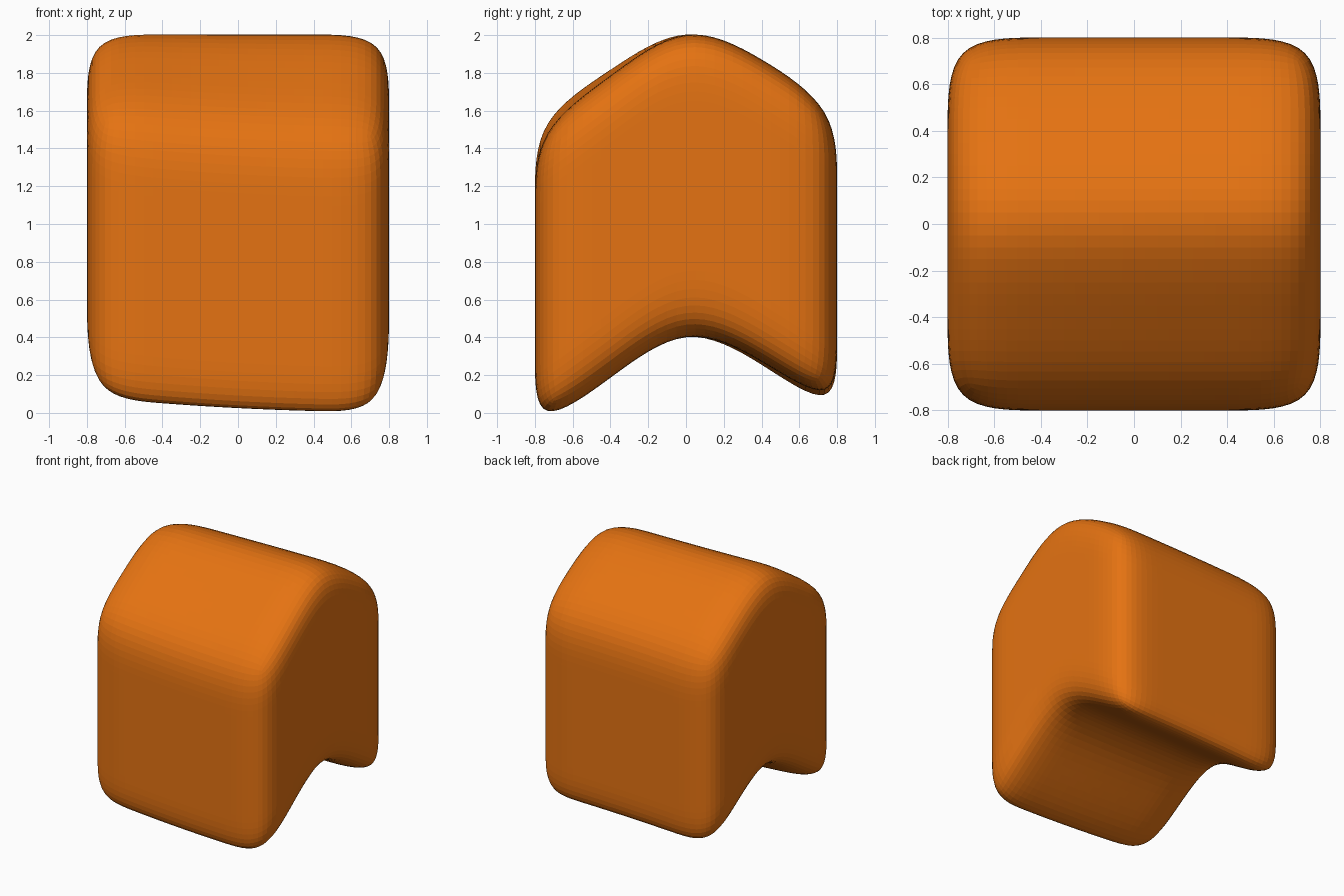
import bpy
import bmesh

default = bpy.data.objects.get("Cube")
if default:
    bpy.data.objects.remove(default, do_unlink=True)

SIZE = 1.6
# Control rows from front to back: (base height, lift toward the -x end)
ROWS = [(-0.11, 0.09), (0.18, 0.055), (0.484, 0.0), (0.285, -0.03), (0.015, -0.05)]

# Orange material
orange = bpy.data.materials.new("orange")
orange.use_nodes = True
colour = (0.78, 0.17, 0.006, 1.0)
orange.diffuse_color = colour
orange.node_tree.nodes["Principled BSDF"].inputs["Base Color"].default_value = colour

# Cube cage, four cells to a side
bm = bmesh.new()
bmesh.ops.create_cube(bm, size=SIZE)
bmesh.ops.subdivide_edges(bm, edges=bm.edges[:], cuts=3, use_grid_fill=True)

# Raise the rows into a ridge above and a matching hollow below, slightly twisted
for v in bm.verts:
    row = round((v.co.y / SIZE + 0.5) * 4)
    base, lift = ROWS[row]
    twist = (0.5 - v.co.x / SIZE) ** 2
    v.co.z += SIZE / 2 + base + lift * twist

mesh = bpy.data.meshes.new("ridged_block")
bm.to_mesh(mesh)
bm.free()
mesh.materials.append(orange)

# Rounded block with fine flat facets
block = bpy.data.objects.new("ridged_block", mesh)
bpy.context.collection.objects.link(block)
rounding = block.modifiers.new("rounding", 'SUBSURF')
rounding.levels = rounding.render_levels = 3
